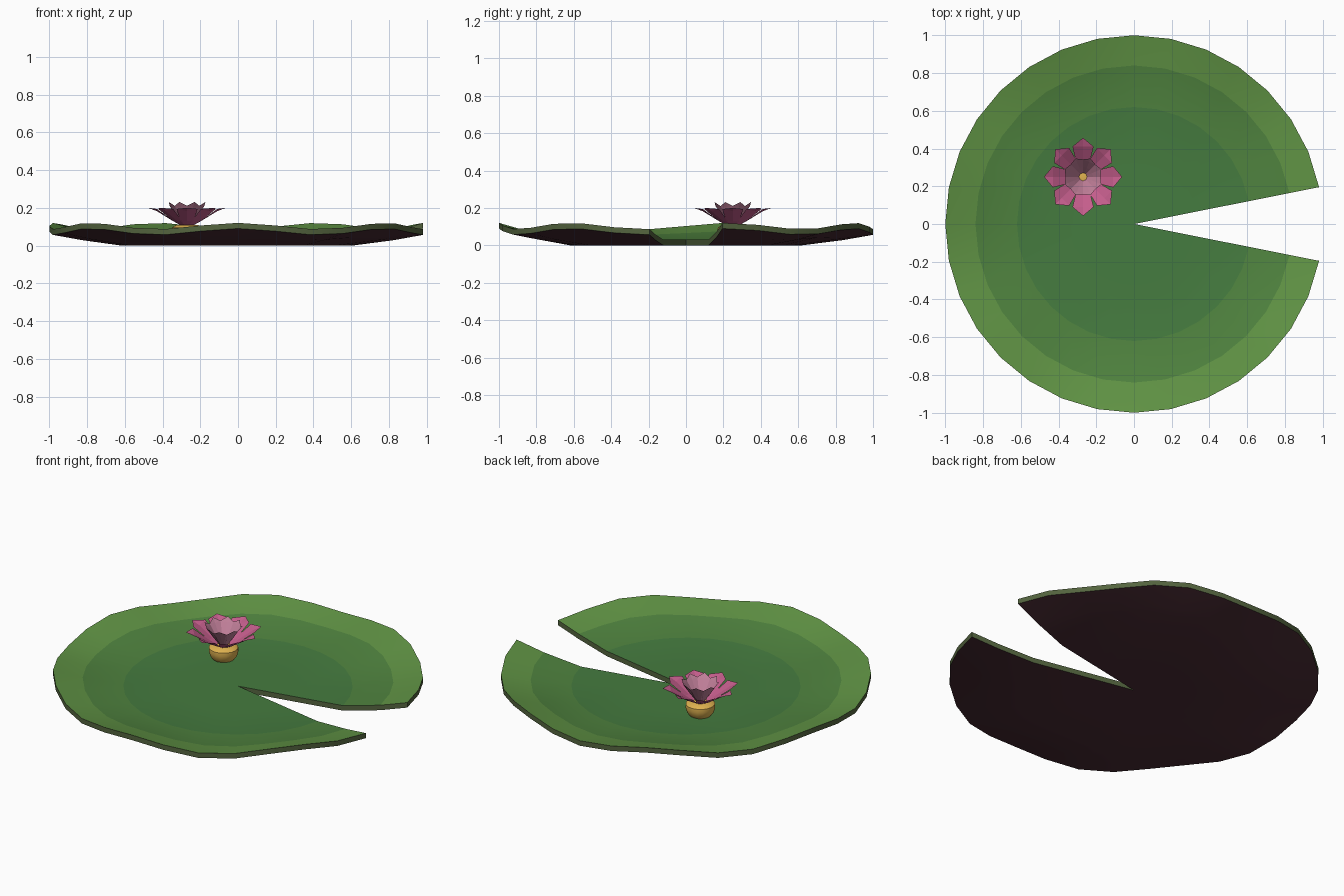
import bpy, bmesh
from math import sin, cos, pi, radians

if "Cube" in bpy.data.objects:
    bpy.data.objects.remove(bpy.data.objects["Cube"])


def material(name, rgb):
    m = bpy.data.materials.new(name)
    m.diffuse_color = (*rgb, 1)
    m.use_nodes = True
    m.node_tree.nodes["Principled BSDF"].inputs["Base Color"].default_value = m.diffuse_color
    return m


def make_object(name, bm, mats, smooth=None):
    me = bpy.data.meshes.new(name)
    bm.to_mesh(me)
    bm.free()
    ob = bpy.data.objects.new(name, me)
    bpy.context.collection.objects.link(ob)
    for m in mats:
        me.materials.append(m)
    if smooth:
        bpy.ops.object.select_all(action='DESELECT')
        ob.select_set(True)
        bpy.context.view_layer.objects.active = ob
        bpy.ops.object.shade_smooth_by_angle(angle=radians(smooth))
    return ob


# Lily pad: notched disc, 32 steps round with two left out, wavy raised rim
THICK = 0.03
STEPS = 30
# radius, underside height, wave amplitude
RINGS = [(0.32, 0, 0), (0.62, 0, 0), (0.84, 0.036, 0.008), (1.0, 0.073, 0.017)]


def pad_layer(bm, lift):
    centre = bm.verts.new((0, 0, lift))
    rings = []
    for r, z, amp in RINGS:
        ring = []
        for i in range(STEPS + 1):
            a = (i + 1) * 2 * pi / 32
            ring.append(bm.verts.new((r * cos(a), r * sin(a), z + lift + amp * sin(7 * a))))
        rings.append(ring)
    return centre, rings


bm = bmesh.new()
low_c, low = pad_layer(bm, 0)
top_c, top = pad_layer(bm, THICK)


def face(verts, mat):
    bm.faces.new(verts).material_index = mat


for i in range(STEPS):
    face((top_c, top[0][i], top[0][i + 1]), 0)
    face((low_c, low[0][i + 1], low[0][i]), 3)
    for k in range(len(RINGS) - 1):
        face((top[k][i], top[k + 1][i], top[k + 1][i + 1], top[k][i + 1]), min(k, 2))
        face((low[k][i], low[k][i + 1], low[k + 1][i + 1], low[k + 1][i]), 3)
    face((low[-1][i], low[-1][i + 1], top[-1][i + 1], top[-1][i]), 4)
# Notch walls
for end in (0, STEPS):
    lo = [low_c] + [ring[end] for ring in low]
    hi = [top_c] + [ring[end] for ring in top]
    for k in range(len(RINGS)):
        face((lo[k], lo[k + 1], hi[k + 1], hi[k]), 4)
bmesh.ops.recalc_face_normals(bm, faces=bm.faces)
make_object("lily_pad", bm, [
    material("leaf_centre", (0.06, 0.20, 0.05)),
    material("leaf_middle", (0.08, 0.23, 0.05)),
    material("leaf_rim", (0.12, 0.30, 0.06)),
    material("leaf_underside", (0.07, 0.025, 0.035)),
    material("leaf_edge", (0.09, 0.13, 0.05))], 40)

# Flower
FLOWER = (-0.27, 0.25, 0)


def petals(name, profile, count, offset, mat):
    """Ring of petals; profile rows are radius, height, half width, edge lift."""
    bm = bmesh.new()
    for n in range(count):
        a = offset + n * 2 * pi / count
        rows = []
        for r, z, w, lift in profile:
            row = []
            for s in ((-1, 0, 1) if w else (0,)):
                x, y = r, s * w
                row.append(bm.verts.new((x * cos(a) - y * sin(a),
                                         x * sin(a) + y * cos(a), z + abs(s) * lift)))
            rows.append(row)
        for p, q in zip(rows, rows[1:]):
            for j in (0, 1):
                if len(q) == 3:
                    bm.faces.new((p[j], q[j], q[j + 1], p[j + 1]))
                else:
                    bm.faces.new((p[j], q[0], p[j + 1]))
    ob = make_object(name, bm, [mat])
    ob.location = FLOWER


petals("outer_petals",
       [(0.03, 0.105, 0.012, 0), (0.075, 0.13, 0.035, 0.002),
        (0.16, 0.182, 0.056, 0.012), (0.207, 0.2, 0, 0)],
       8, 0, material("petal_pink", (0.55, 0.11, 0.26)))
petals("inner_petals",
       [(0.02, 0.11, 0.01, 0), (0.05, 0.155, 0.026, 0.002),
        (0.085, 0.205, 0.036, 0.005), (0.105, 0.231, 0, 0)],
       8, pi / 8, material("petal_pale", (0.55, 0.22, 0.33)))

# Yellow cup below the petals
bm = bmesh.new()
SIDES = 16
profile = [(0.058, 0.028), (0.072, 0.045), (0.081, 0.075), (0.08, 0.095), (0.06, 0.108)]
rings = [[bm.verts.new((r * cos(2 * pi * i / SIDES), r * sin(2 * pi * i / SIDES), z))
          for i in range(SIDES)] for r, z in profile]
for p, q in zip(rings, rings[1:]):
    for i in range(SIDES):
        j = (i + 1) % SIDES
        bm.faces.new((p[i], p[j], q[j], q[i]))
bm.faces.new(rings[0][::-1])
bm.faces.new(rings[-1])
cup = make_object("flower_heart", bm, [material("heart_yellow", (0.75, 0.45, 0.08))], 50)
cup.location = FLOWER
